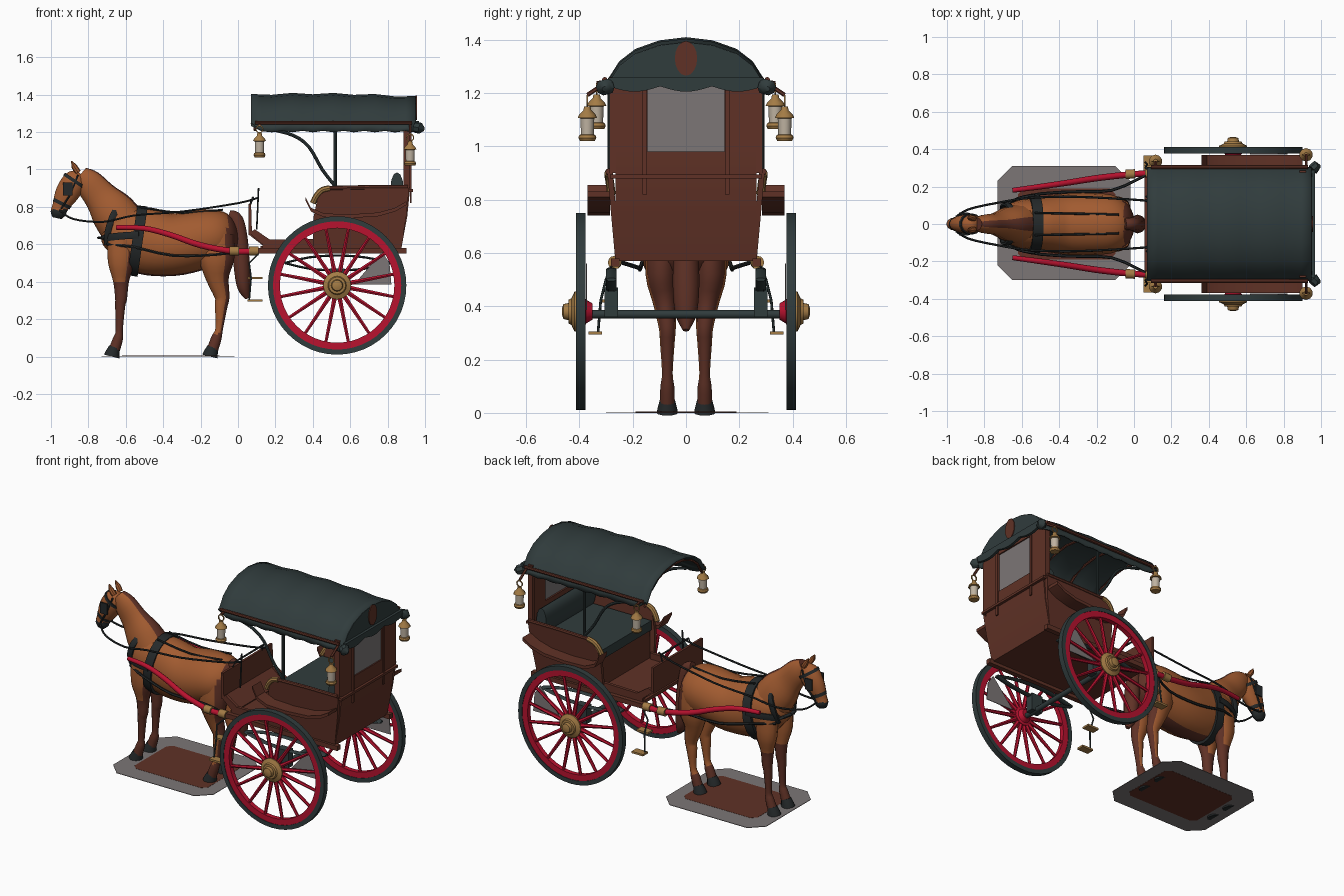
import bpy, bmesh, math
from mathutils import Vector

if "Cube" in bpy.data.objects:
    bpy.data.objects.remove(bpy.data.objects["Cube"])


def mat(name, *c):
    m = bpy.data.materials.new(name)
    m.diffuse_color = (*c, 1)
    m.use_nodes = True
    m.node_tree.nodes["Principled BSDF"].inputs["Base Color"].default_value = m.diffuse_color
    return m


GREEN = mat("dark_canvas", .030, .045, .046)
WOOD = mat("dark_wood", .115, .031, .019)
COAT = mat("chestnut_coat", .36, .105, .030)
RED = mat("red_paint", .48, .006, .028)
BRASS = mat("brass", .37, .20, .06)
GLASS = mat("grey_glass", .20, .18, .18)
PALE = mat("lamp_glass", .52, .45, .36)
BLACK = mat("black_leather", .018, .022, .023)


def finish(name, bm, m, angle=35):
    bmesh.ops.recalc_face_normals(bm, faces=bm.faces)
    me = bpy.data.meshes.new(name)
    bm.to_mesh(me)
    bm.free()
    me.materials.append(m)
    for p in me.polygons:
        p.use_smooth = True
    me.set_sharp_from_angle(angle=math.radians(angle))
    o = bpy.data.objects.new(name, me)
    bpy.context.collection.objects.link(o)
    return o


def paint(o, m, rule):
    o.data.materials.append(m)
    i = len(o.data.materials) - 1
    for p in o.data.polygons:
        if rule(p.center, p.normal):
            p.material_index = i


def spline(rows, steps):
    # Catmull-Rom resampling of rows of numbers
    if steps < 2:
        return rows
    out, n = [], len(rows)
    for i in range(n - 1):
        a, b, c, d = (rows[max(0, i - 1)], rows[i], rows[i + 1], rows[min(n - 1, i + 2)])
        for k in range(steps):
            t = k / steps
            out.append([.5 * (2 * q + (r - p) * t + (2 * p - 5 * q + 4 * r - s) * t * t
                              + (3 * q - p - 3 * r + s) * t ** 3) for p, q, r, s in zip(a, b, c, d)])
    return out + [rows[-1]]


def sweep(name, pts, rad, m, n=10, steps=1, angle=40):
    # elliptical rings along a path; rad is one radius or a list of (sideways, in-plane) radii
    if not isinstance(rad, list):
        rad = [rad] * len(pts)
    rad = [r if isinstance(r, tuple) else (r, r) for r in rad]
    rows = spline([[*p, *r] for p, r in zip(pts, rad)], steps)
    P = [Vector(r[:3]) for r in rows]
    bm, rings = bmesh.new(), []
    for i, r in enumerate(rows):
        t = (P[min(i + 1, len(P) - 1)] - P[max(i - 1, 0)]).normalized()
        ref = Vector((0, 0, 1)) if abs(t.y) > .9 else Vector((0, 1, 0))
        s = (ref - t * ref.dot(t)).normalized()
        u = t.cross(s)
        rings.append([bm.verts.new(P[i] + s * math.cos(a) * r[3] + u * math.sin(a) * r[4])
                      for a in (2 * math.pi * k / n for k in range(n))])
    for A, B in zip(rings, rings[1:]):
        for k in range(n):
            bm.faces.new((A[k], A[(k + 1) % n], B[(k + 1) % n], B[k]))
    bm.faces.new(rings[0])
    bm.faces.new(rings[-1])
    return finish(name, bm, m, angle)


def prism(name, outline, a, b, m, axis="y", shift=None):
    # outline in the plane across the axis, extruded from a to b
    put = {"x": lambda p, h: (h, *p), "y": lambda p, h: (p[0], h, p[1]), "z": lambda p, h: (*p, h)}[axis]
    bm = bmesh.new()
    lo, hi = [[bm.verts.new(put(p, h)) for p in outline] for h in (a, b)]
    n = len(outline)
    bm.faces.new(lo)
    bm.faces.new(hi)
    for k in range(n):
        bm.faces.new((lo[k], lo[(k + 1) % n], hi[(k + 1) % n], hi[k]))
    if shift:
        for v in bm.verts:
            v.co.y += shift(v.co.z)
    return finish(name, bm, m)


def box(name, x0, x1, y0, y1, z0, z1, m):
    return prism(name, [(x0, z0), (x1, z0), (x1, z1), (x0, z1)], y0, y1, m)


def strip(line, t):
    # thickened open line, for bent boards
    return line + [(x, z + t) for x, z in reversed(line)]


def ring(name, c, r0, r1, w, m, n=48):
    bm, R = bmesh.new(), []
    for k in range(n):
        a = 2 * math.pi * k / n
        R.append([bm.verts.new((c[0] + r * math.cos(a), c[1] + y, c[2] + r * math.sin(a)))
                  for r, y in ((r0, -w), (r1, -w), (r1, w), (r0, w))])
    for k in range(n):
        for j in range(4):
            A, B = R[k], R[(k + 1) % n]
            bm.faces.new((A[j], A[(j + 1) % 4], B[(j + 1) % 4], B[j]))
    return finish(name, bm, m)


# ---- ground plate
def octagon(x0, x1, y0, y1, c):
    return [(x0 + c, y0), (x1 - c, y0), (x1, y0 + c), (x1, y1 - c),
            (x1 - c, y1), (x0 + c, y1), (x0, y1 - c), (x0, y0 + c)]


prism("ground_plate", octagon(-.73, -.02, -.30, .31, .08), .001, .004, GLASS, "z")
prism("ground_patch", octagon(-.62, -.10, -.19, .19, .03), 0, .005, WOOD, "z")

# ---- horse
body = sweep("horse_body", [(-.725, 0, .67), (-.70, 0, .665), (-.62, 0, .655), (-.50, 0, .62), (-.35, 0, .598),
             (-.20, 0, .625), (-.10, 0, .645), (-.03, 0, .655), (.0, 0, .66)],
             [(.03, .03), (.085, .085), (.125, .145), (.145, .18), (.165, .168), (.165, .16), (.15, .142),
              (.10, .10), (.03, .04)], COAT, 20, 4, 60)
paint(body, WOOD, lambda c, n: n.x > .6 or n.z < -.93)
neck = sweep("horse_neck", [(-.60, 0, .68), (-.67, 0, .775), (-.735, 0, .855), (-.80, 0, .93), (-.845, 0, .97)],
             [(.11, .13), (.09, .12), (.06, .09), (.05, .075), (.035, .05)], COAT, 16, 4, 60)
paint(neck, WOOD, lambda c, n: n.z > .6 and abs(n.y) < .45)
head = sweep("horse_head", [(-.84, 0, .975), (-.87, 0, .94), (-.915, 0, .87), (-.95, 0, .80), (-.962, 0, .765), (-.968, 0, .74)],
             [(.03, .03), (.052, .065), (.048, .065), (.034, .045), (.034, .042), (.02, .025)], COAT, 14, 4, 60)
paint(head, BLACK, lambda c, n: c.z < .785)
sweep("horse_tail", [(-.05, 0, .755), (-.01, 0, .73), (.01, 0, .62), (.02, 0, .48), (.03, 0, .37), (.05, 0, .31)],
      [(.03, .03), (.035, .04), (.045, .045), (.05, .045), (.04, .035), (.012, .012)], WOOD, 10, 4, 60)
for s in (-1, 1):
    sweep("horse_ear", [(-.855, s * .03, .985), (-.875, s * .034, 1.015), (-.89, s * .032, 1.045)],
          [.016, .016, .003], COAT, 8)
    y = s * .07
    leg = sweep("horse_front_leg", [(-.62, s * .075, .62), (-.625, s * .078, .50), (-.625, y, .40), (-.625, y, .31),
                (-.63, y, .27), (-.635, y, .14), (-.64, y, .10), (-.66, y, .04)],
                [(.05, .08), (.05, .07), (.035, .042), (.03, .032), (.026, .027), (.019, .019), (.024, .026),
                 (.028, .03)], COAT, 12, 3, 60)
    paint(leg, WOOD, lambda c, n: c.z < .40 or n.x > .5)
    leg = sweep("horse_hind_leg", [(-.12, s * .085, .65), (-.115, s * .092, .52), (-.11, y * 1.15, .42), (-.085, y, .32),
                (-.09, y, .27), (-.10, y, .15), (-.115, y, .10), (-.135, y, .04)],
                [(.06, .10), (.06, .095), (.045, .062), (.032, .04), (.028, .034), (.02, .02), (.026, .028),
                 (.028, .03)], COAT, 12, 3, 60)
    paint(leg, WOOD, lambda c, n: n.x > .3 or c.z < .12)
    for x in (-.67, -.145):
        sweep("horse_hoof", [(x + .01, y, .05), (x, y, .02), (x - .005, y, 0)],
              [(.028, .03), (.036, .038), (.04, .042)], BLACK, 12)

    # harness straps and reins
    box("blinker", -.935, -.885, s * .058 - .004, s * .058 + .004, .86, .93, BLACK)
    sweep("cheek_strap", [(-.855, s * .048, .97), (-.90, s * .055, .86), (-.945, s * .040, .79)], .006, BLACK, 6)
    sweep("breast_strap", [(-.735, 0, .635), (-.71, s * .08, .635), (-.62, s * .137, .645), (-.53, s * .155, .65)],
          [(.008, .022)] * 4, BLACK, 6, 3)
    sweep("shoulder_strap", [(-.64, s * .05, .80), (-.67, s * .10, .75), (-.695, s * .10, .67), (-.70, s * .07, .60)],
          [(.012, .02)] * 4, BLACK, 6, 3)
    sweep("trace", [(-.70, s * .09, .60), (-.56, s * .152, .585), (-.35, s * .172, .54), (-.12, s * .18, .545),
                    (.06, s * .26, .57)], .008, BLACK, 6, 3)
    sweep("rein", [(-.95, s * .04, .78), (-.88, s * .08, .735), (-.72, s * .115, .72), (-.55, s * .14, .755),
                   (-.30, s * .145, .775), (0, s * .13, .82), (.11, s * .12, .85)], .006, BLACK, 6, 4)
    sweep("back_strap", [(-.53, s * .06, .80), (-.30, s * .055, .768), (-.08, s * .05, .785)], .006, BLACK, 6, 3)
sweep("girth", [(-.565, 0, .622), (-.51, 0, .614)], [(.153, .188), (.157, .19)], BLACK, 24)
sweep("noseband", [(-.937, 0, .826), (-.946, 0, .808)], [(.042, .054), (.039, .05)], BLACK, 14)
sweep("browband", [(-.868, 0, .945), (-.878, 0, .93)], [(.057, .07), (.057, .07)], BLACK, 14)

# ---- wheels and axle
CX, CZ = .53, .38
sweep("axle", [(CX, -.38, .37), (CX, .38, .37)], .016, GREEN)
for s in (-1, 1):
    c = (CX, s * .395, CZ)
    ring("tyre", c, .343, .37, .018, GREEN)
    ring("wheel_rim", c, .306, .345, .015, RED)
    for k in range(16):
        a = 2 * math.pi * (k + .5) / 16
        sweep("spoke", [(CX + r * math.cos(a), c[1], CZ + r * math.sin(a)) for r in (.04, .12, .31)],
              [.015, .012, .009], RED, 6)
    hub = [(.35, .03), (.375, .045), (.38, .06), (.41, .06), (.411, .075), (.418, .075), (.43, .05), (.44, .045),
           (.441, .032), (.46, .028), (.465, .012)]
    h = sweep("wheel_hub", [(CX, s * y, CZ) for y, r in hub], [r for y, r in hub], RED, 16, angle=25)
    paint(h, BRASS, lambda c, n: abs(c.y) > .4)
    prism("wheel_pane", [(.62, .385), (.82, .385), (.81, .50), (.77, .56)], s * .372, s * .376, GLASS)

    # springs, chassis beam, shafts and steps
    for dz in (1, -1):
        sweep("leaf_spring", [(.25, s * .28, .50), (.38, s * .28, .50 + dz * .03), (.53, s * .28, .50 + dz * .04),
              (.68, s * .28, .50 + dz * .03), (.82, s * .28, .50)], [(.02, .007)] * 5, GREEN, 6, 3)
    box("spring_block", .49, .57, s * .28 - .025, s * .28 + .025, .36, .47, GREEN)
    box("chassis_beam", .08, .90, s * .265 - .016, s * .265 + .016, .55, .58, WOOD)
    sweep("shaft", [(.10, s * .27, .565), (-.02, s * .265, .562), (-.20, s * .245, .595), (-.36, s * .22, .65),
                    (-.50, s * .20, .685), (-.65, s * .18, .69)], [.017, .017, .017, .016, .015, .013], RED, 10, 4)
    for x in (-.02, .085):
        sweep("shaft_ferrule", [(x - .025, s * .266, .564), (x + .025, s * .268, .564)], .025, BRASS, 12)
    sweep("step_hanger", [(.11, s * .28, .55), (.06, s * .30, .50), (.07, s * .32, .42), (.06, s * .33, .30)],
          .005, GREEN, 6)
    for z, y in ((.42, .29), (.30, .34)):
        box("step_plate", .05, .13, s * y - .025, s * y + .025, z - .006, z + .006, BRASS)

    # body side, mudguard, arm rail
    prism("body_side", [(.40, .57), (.87, .57), (.90, .75), (.915, .9), (.48, .9), (.43, .87), (.405, .75)],
          s * .245, s * .265, WOOD, shift=lambda z: s * .03 * (z - .57) / .33)
    line = [(.36, .835), (.39, .775), (.46, .745), (.60, .74), (.75, .75), (.84, .775), (.90, .81)]
    prism("mudguard", strip(line, .02), s * .285, s * .37, WOOD)
    sweep("arm_rail", [(.48, s * .29, .90), (.70, s * .29, .905), (.91, s * .29, .905)], .012, WOOD, 8)
    sweep("rail_scroll", [(.40, s * .28, .82), (.42, s * .285, .86), (.45, s * .29, .89), (.49, s * .29, .90)],
          .016, BRASS, 8, 3)
    prism("footwell_side", [(.06, .66), (.13, .60), (.13, .57), (.42, .57), (.42, .63), (.17, .625), (.09, .68)],
          s * .235, s * .255, WOOD)

    # canopy supports
    sweep("canopy_pole", [(.52, s * .285, .90), (.52, s * .285, 1.25)], .009, GREEN, 8)
    sweep("canopy_brace", [(.52, s * .285, .91), (.45, s * .285, 1.0), (.38, s * .285, 1.12), (.30, s * .285, 1.18),
                           (.20, s * .285, 1.21)], .009, GREEN, 8, 3)
    sweep("canopy_rail", [(.09, s * .305, 1.25), (.93, s * .305, 1.25)], .010, WOOD, 8)
    box("rear_post", .885, .92, s * .275 - .012, s * .275 + .012, .9, 1.26, WOOD)

    # lanterns: brass frame, pale glass, hanging ring
    for x, y, z in ((.115, .335, 1.065), (.92, .37, 1.02)):
        lamp = [(0, .028), (.012, .034), (.022, .03), (.025, .024), (.085, .026), (.087, .036), (.10, .03),
                (.115, .015), (.13, .012)]
        o = sweep("lantern", [(x, s * y, z + h) for h, r in lamp], [r for h, r in lamp], BRASS, 10)
        paint(o, PALE, lambda c, n: z + .03 < c.z < z + .08 and abs(n.z) < .5)
        ring("lantern_ring", (x, s * y, z + .15), .016, .022, .003, BRASS, 12)
        sweep("lantern_bracket", [(x, s * y, z + .172), (x, s * .30, 1.24)], .008, WOOD, 6)

# ---- carriage body
box("floor", .12, .87, -.245, .245, .57, .59, WOOD)
prism("dashboard", [(.055, .65), (.075, .65), (.07, .815), (.055, .815)], -.25, .25, WOOD)
prism("toe_board", [(.06, .65), (.15, .58), (.16, .60), (.075, .67)], -.245, .245, WOOD)
box("seat_box", .43, .86, -.25, .25, .59, .77, WOOD)
box("seat_cushion", .42, .84, -.25, .25, .77, .83, GREEN)
sweep("seat_back", [(.85, -.25, .90), (.85, .25, .90)], [(.085, .035)] * 2, GREEN, 12)
prism("back_lower", [(.85, .57), (.872, .57), (.905, .75), (.92, .9), (.92, .98), (.895, .98), (.895, .9), (.88, .75)],
      -.265, .265, WOOD)
box("back_header", .895, .92, -.275, .275, 1.23, 1.26, WOOD)
for s in (-1, 1):
    box("back_panel", .895, .92, s * .21 - .065, s * .21 + .065, .98, 1.23, WOOD)
    box("back_batten", .92, .928, s * .155 - .008, s * .155 + .008, .82, 1.25, WOOD)
box("back_window", .905, .912, -.146, .146, .98, 1.23, GLASS)
box("back_rail", .91, .935, -.285, .285, .88, .895, WOOD)
sweep("rein_stand", [(.10, -.12, .68), (.11, -.12, .90)], .005, BLACK, 6)
sweep("rein_guard", [(.06, -.15, .80), (.08, -.14, .85), (.08, .14, .85), (.06, .15, .80)], .006, BLACK, 6)

# ---- canopy: arched cloth sagging between bows
half = [(0, 1.41), (.10, 1.398), (.19, 1.366), (.25, 1.32), (.285, 1.265), (.30, 1.245), (.305, 1.20)]
arch = [(-y, z) for y, z in half[:0:-1]] + half
xs = [.07 + .88 * i / 16 for i in range(17)]
bm = bmesh.new()
rows = []
for i, x in enumerate(xs):
    sag = -.008 * (1 - math.cos(i * math.pi / 2)) / 2 - .018 * (abs(i - 6) / 10) ** 2
    rows.append([bm.verts.new((x, y, (z + sag) if z > 1.21 else z + (.05 if i < 1 else .008 * (i % 2))))
                 for y, z in arch])
for A, B in zip(rows, rows[1:]):
    for k in range(len(arch) - 1):
        bm.faces.new((A[k], A[k + 1], B[k + 1], B[k]))
canopy = finish("canopy", bm, GREEN, 45)
canopy.modifiers.new("thickness", "SOLIDIFY").thickness = .01
prism("canopy_back", [(y * .985, z - .02) for y, z in arch if z > 1.26], .935, .952, GREEN, "x")
scallop = [(-.29 + .58 * k / 24, 1.225 - .02 * abs(math.sin(k * math.pi / 8))) for k in range(25)]
prism("rear_valance", scallop + [(.29, 1.258), (-.29, 1.258)], .95, .968, GREEN, "x")
prism("canopy_oval", [(.042 * math.cos(a), 1.33 + .065 * math.sin(a)) for a in
                      (2 * math.pi * k / 16 for k in range(16))], .95, .957, WOOD, "x")
for s in (-1, 1):
    sweep("valance_roll", [(.955, s * .29, 1.225), (.975, s * .31, 1.22), (.995, s * .305, 1.215)],
          [.03, .03, .01], GREEN, 8)
for x in (.09, .30, .52, .73):
    sweep("canopy_bow", [(x, y * .97, z - .035) for y, z in arch[1:-1]], .008, WOOD, 6)
